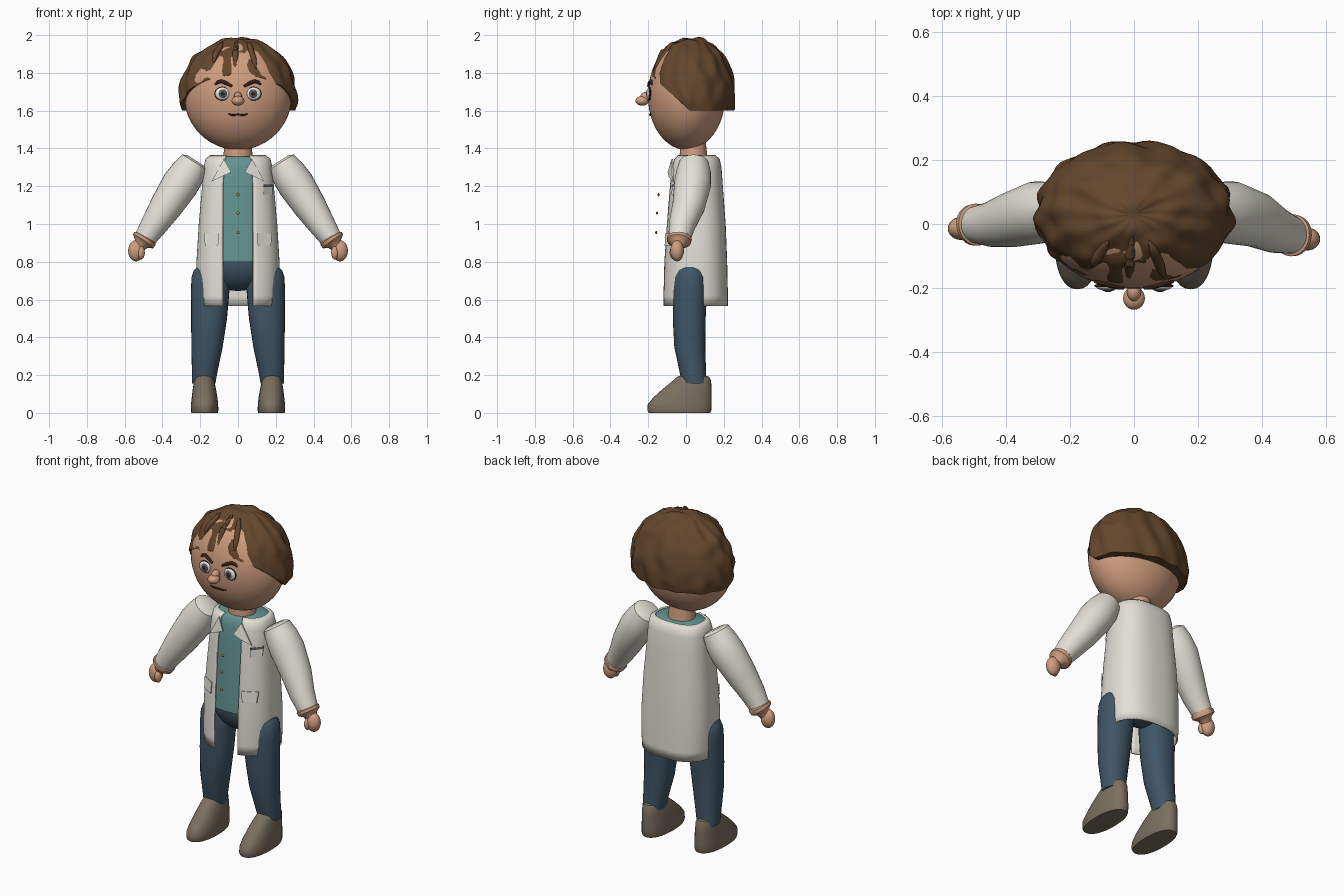
import bpy, bmesh, math
from mathutils import Vector, noise

if "Cube" in bpy.data.objects:
    bpy.data.objects.remove(bpy.data.objects["Cube"])


def mat(name, r, g, b):
    m = bpy.data.materials.new(name)
    m.diffuse_color = [(c / 255) ** 2.2 for c in (r, g, b)] + [1]
    m.use_nodes = True
    m.node_tree.nodes["Principled BSDF"].inputs["Base Color"].default_value = m.diffuse_color
    return m


SKIN = mat("skin", 206, 156, 126)
HAIR = mat("hair_brown", 100, 72, 48)
COAT = mat("coat_white", 226, 223, 213)
TEAL = mat("shirt_teal", 98, 146, 144)
NAVY = mat("trouser_blue", 66, 86, 102)
SHOE = mat("shoe_grey", 122, 111, 96)
WHITE = mat("eye_white", 225, 228, 228)
IRIS = mat("iris_grey", 88, 92, 96)
DARK = mat("dark_brown", 58, 38, 28)
COPPER = mat("button_copper", 190, 120, 75)


def finish(name, bm, material, angle=45):
    me = bpy.data.meshes.new(name)
    bm.to_mesh(me)
    bm.free()
    ob = bpy.data.objects.new(name, me)
    bpy.context.collection.objects.link(ob)
    me.materials.append(material)
    bpy.ops.object.select_all(action='DESELECT')
    ob.select_set(True)
    bpy.context.view_layer.objects.active = ob
    bpy.ops.object.shade_smooth_by_angle(angle=math.radians(angle))
    return ob


def skin_rings(name, rings, material, closed=True):
    """Joins rings of points; closed rings are capped."""
    bm = bmesh.new()
    vs = [[bm.verts.new(p) for p in r] for r in rings]
    n = len(vs[0])
    for a, b in zip(vs, vs[1:]):
        for j in range(n if closed else n - 1):
            k = (j + 1) % n
            bm.faces.new((a[j], a[k], b[k], b[j]))
    if closed:
        bm.faces.new(vs[0][::-1])
        bm.faces.new(vs[-1])
    return finish(name, bm, material)


def loft(name, rows, material, e=2.0, n=32, side=1):
    """Stacks superellipses, rows = (z, centre x, x radius, front y, back y, gap)."""
    rings, is_open = [], len(rows[0]) > 5
    for row in rows:
        z, cx, rx, y0, y1 = row[:5]
        a0 = math.asin((row[5] / rx) ** (e / 2)) if is_open else 0
        ring = []
        for j in range(n + 1 if is_open else n):
            a = a0 + (2 * math.pi - 2 * a0) * j / n
            s, c = math.sin(a), math.cos(a)
            ring.append((side * cx + rx * math.copysign(abs(s) ** (2 / e), s),
                         (y0 + y1) / 2 - (y1 - y0) / 2 * math.copysign(abs(c) ** (2 / e), c), z))
        rings.append(ring)
    return skin_rings(name, rings, material, not is_open)


def tube(name, pts, material, n=20):
    """Sweeps a circle through points (x, y, z, radius)."""
    ps, rings = [Vector(p[:3]) for p in pts], []
    for i, p in enumerate(ps):
        t = (ps[min(i + 1, len(ps) - 1)] - ps[max(i - 1, 0)]).normalized()
        u = t.cross((0, 1, 0) if abs(t.y) < 0.8 else (1, 0, 0)).normalized()
        v = t.cross(u)
        rings.append([p + pts[i][3] * (u * math.cos(a) + v * math.sin(a))
                      for a in (2 * math.pi * j / n for j in range(n))])
    return skin_rings(name, rings, material)


def ball(name, c, r, material, seg=24):
    bm = bmesh.new()
    bmesh.ops.create_uvsphere(bm, u_segments=seg, v_segments=seg // 2, radius=1)
    for v in bm.verts:
        v.co = [c[i] + r[i] * v.co[i] for i in range(3)]
    return finish(name, bm, material, 60)


# Coat: open-fronted shell that flares towards the hem
E = 2.5
coat_rows = [(.565, 0, .213, -.125, .222, .08), (.62, 0, .217, -.125, .222, .08),
             (.80, 0, .220, -.12, .218, .08), (1.0, 0, .208, -.107, .21, .08),
             (1.2, 0, .19, -.092, .195, .08), (1.3, 0, .182, -.08, .188, .075),
             (1.345, 0, .172, -.068, .178, .07), (1.365, 0, .145, -.045, .155, .06)]
coat = loft("coat", coat_rows, COAT, E, 56)
mod = coat.modifiers.new("thickness", 'SOLIDIFY')
mod.thickness, mod.offset = .01, -1


def coat_front(x, z):
    for a, b in zip(coat_rows, coat_rows[1:]):
        if z <= b[0]:
            f = (z - a[0]) / (b[0] - a[0])
            rx, y0, y1 = [a[i] + f * (b[i] - a[i]) for i in (2, 3, 4)]
            return (y0 + y1) / 2 - (y1 - y0) / 2 * (1 - min(1, abs(x) / rx) ** E) ** (1 / E)


def plate(name, outline, material, lift=.003, thick=.007):
    bm = bmesh.new()
    back = [bm.verts.new((x, coat_front(x, z) - lift, z)) for x, z in outline]
    front = [bm.verts.new(v.co - Vector((0, thick, 0))) for v in back]
    bm.faces.new(back[::-1])
    bm.faces.new(front)
    for j in range(len(back)):
        k = (j + 1) % len(back)
        bm.faces.new((back[j], back[k], front[k], front[j]))
    bmesh.ops.recalc_face_normals(bm, faces=bm.faces)
    return finish(name, bm, material, 30)


# Shirt inside the coat, hips and neck
loft("shirt", [(z, 0, rx - .014, y0 + .014, y1 - .014) for z, _, rx, y0, y1, _ in coat_rows[2:-1]]
     + [(1.357, 0, .14, -.04, .15)], TEAL, E, 48)
ball("hips", (0, .045, .80), (.19, .135, .155), NAVY)
loft("neck", [(1.34, 0, .08, -.035, .115), (1.43, 0, .07, -.03, .105)], SKIN)
for z, y in ((1.155, -.145), (1.058, -.154), (.955, -.158)):
    ball("shirt_button", (0, y, z), (.009, .005, .009), COPPER, 12)

# Collar lapels and pockets
for s in (-1, 1):
    plate("lapel", [(s * x, z) for x, z in
                    ((.075, 1.345), (.14, 1.225), (.088, 1.25), (.035, 1.275))], COAT, .008)
    plate("hip_pocket", [(s * x, z) for x, z in
                         ((.10, .95), (.18, .95), (.175, .885), (.105, .885))], COAT)
plate("chest_pocket", [(.135, 1.21), (.182, 1.21), (.182, 1.155), (.135, 1.155)], COAT)
plate("chest_pocket_trim", [(.135, 1.208), (.182, 1.208), (.182, 1.196), (.135, 1.196)], IRIS, .006)

# Legs, shoes, arms and hands
for s in (-1, 1):
    loft("trouser_leg", [(.155, .182, .062, -.02, .108), (.22, .176, .068, -.035, .106),
                         (.35, .164, .083, -.062, .102), (.5, .153, .095, -.07, .104),
                         (.65, .147, .102, -.07, .112), (.72, .143, .103, -.064, .112),
                         (.755, .138, .096, -.052, .102), (.79, .13, .07, -.03, .08)],
         NAVY, 2.2, 28, s)
    loft("shoe", [(0, .177, .070, -.198, .128), (.012, .177, .073, -.204, .134),
                  (.045, .177, .072, -.203, .136), (.08, .177, .068, -.175, .136),
                  (.125, .178, .062, -.125, .135), (.17, .179, .053, -.07, .133),
                  (.192, .18, .045, -.045, .122), (.2, .18, .03, -.02, .09)], SHOE, 2.3, 32, s)
    w = -.035 if s > 0 else -.002  # wrist depth, one arm reaches further forward
    tube("sleeve", [(s * .223, .042, 1.336, .055), (s * .23, .042, 1.325, .078),
                    (s * .262, .04, 1.275, .092), (s * .305, .035, 1.212, .098),
                    (s * .38, .014, 1.095, .087), (s * .445, w * .6, .995, .071),
                    (s * .493, w, .922, .058)], COAT, 28)
    tube("wrist_band", [(s * .488, w, .932, .056), (s * .492, w, .924, .066),
                        (s * .503, w - .002, .908, .064), (s * .512, w - .004, .895, .04),
                        (s * .525, w - .006, .875, .03)], SKIN, 24)
    ball("hand", (s * .54, w - .012, .858), (.042, .036, .056), SKIN)
    ball("thumb", (s * .513, w - .03, .848), (.02, .022, .036), SKIN, 16)

# Head with facial features
HC, HR = Vector((0, .003, 1.68)), (.285, .205, .288)
ball("head", HC, HR, SKIN, 48)


def face_y(x, z):
    return HC.y - HR[1] * math.sqrt(1 - (x / HR[0]) ** 2 - ((z - HC.z) / HR[2]) ** 2)


def face_line(name, pts, r, material):
    tube(name, [(x, face_y(x, z) - .002, z, r * k) for x, z, k in pts], material, 10)


for s in (-1, 1):
    ey = face_y(.083, 1.69)
    ball("eye_rim", (s * .083, ey, 1.69), (.041, .009, .037), DARK)
    ball("eye_white", (s * .083, ey - .002, 1.69), (.037, .013, .033), WHITE)
    ball("iris", (s * .081, ey - .009, 1.69), (.024, .009, .024), IRIS)
    ball("pupil", (s * .081, ey - .015, 1.69), (.012, .005, .012), DARK, 16)
    face_line("eyebrow", [(s * .122, 1.738, .4), (s * .108, 1.75, .9), (s * .088, 1.756, 1),
                          (s * .06, 1.745, 1), (s * .032, 1.729, .6)], .01, DARK)
ball("nose_bridge", (0, -.212, 1.672), (.022, .03, .028), SKIN)
ball("nose_tip", (0, -.232, 1.652), (.034, .036, .026), SKIN)
face_line("mouth", [(-.052, 1.583, .6), (-.03, 1.577, 1), (0, 1.579, 1),
                    (.03, 1.577, 1), (.052, 1.583, .6)], .005, DARK)

# Hair: pleated cap trimmed along a sloping hairline
C, R = Vector((0, .03, 1.68)), Vector((.308, .228, .308))


def cap_point(a, p):
    d = Vector((math.sin(p) * math.sin(a), -math.sin(p) * math.cos(a), math.cos(p)))
    k = 1 + .018 * math.sin(p) * math.cos(13 * a + 3 * math.sin(2 * p))
    k += .05 * noise.noise(d * 4) - .03 * math.exp(-(p / .12) ** 2)
    return C + Vector([d[i] * R[i] * k for i in range(3)])


bm = bmesh.new()
bmesh.ops.create_uvsphere(bm, u_segments=78, v_segments=44, radius=1)
for v in bm.verts:
    v.co = cap_point(math.atan2(v.co.x, -v.co.y), math.acos(max(-1, min(1, v.co.z))))
for no in ((0, 0, 1), (0, .92, 1)):
    bmesh.ops.bisect_plane(bm, geom=bm.verts[:] + bm.edges[:] + bm.faces[:],
                           plane_co=(0, .02, 1.6), plane_no=no, clear_inner=True)
    bmesh.ops.holes_fill(bm, edges=[e for e in bm.edges if e.is_boundary], sides=0)
bmesh.ops.recalc_face_normals(bm, faces=bm.faces)
finish("hair_cap", bm, HAIR, 50)

# Loose locks over the forehead
for a, p0, p1 in ((-.62, .45, .98), (-.07, .32, 1.12), (.4, .4, 1.1)):
    pts = []
    for i in range(9):
        f = i / 8
        q = cap_point(a * (1 - .15 * f), p0 + (p1 - p0) * f)
        pts.append((q.x, q.y, q.z, .003 + .014 * math.sin(math.pi * f) ** .7))
    tube("hair_lock", pts, HAIR, 10)
